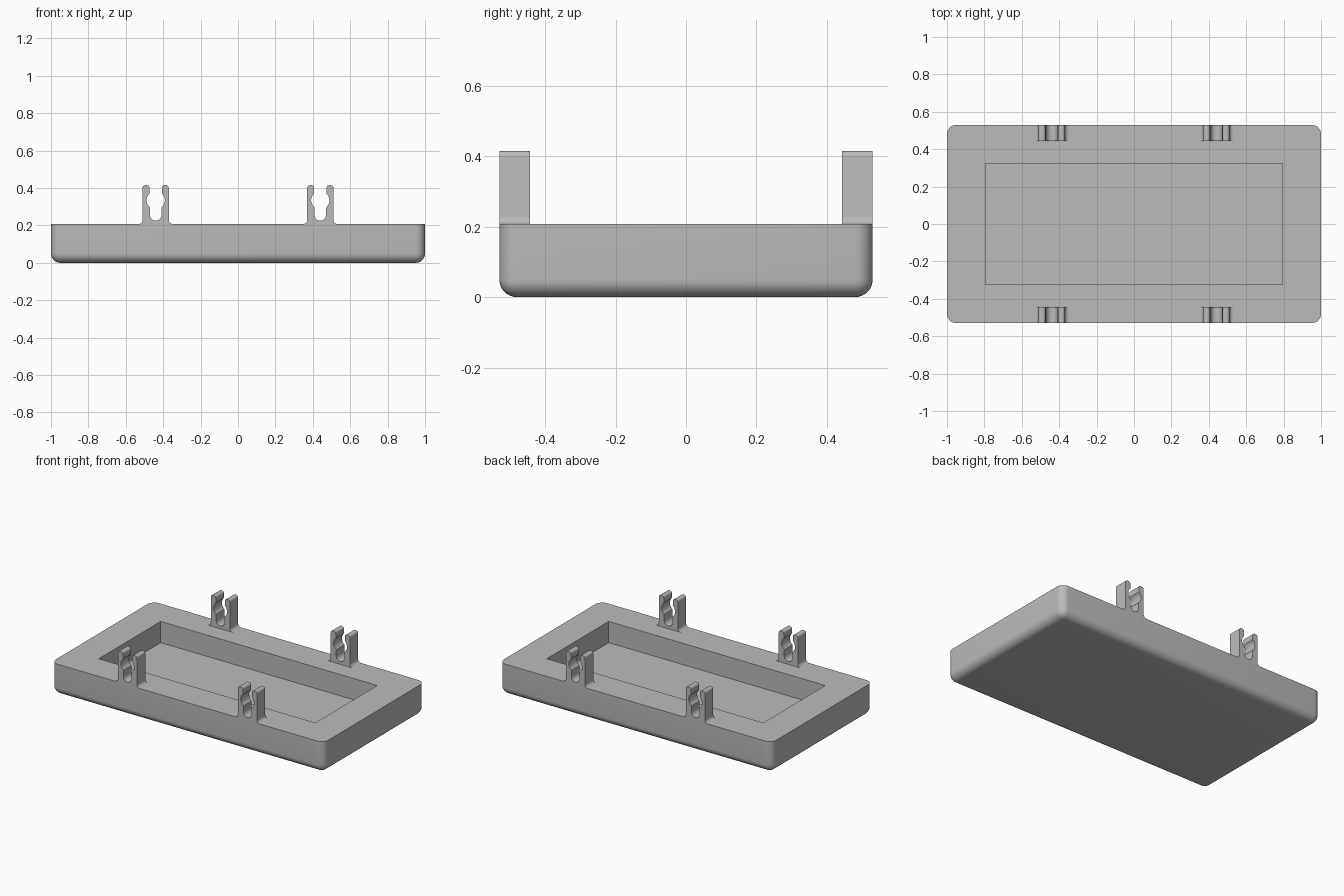
import bpy, bmesh
from math import sin, cos, asin, degrees, radians

HALF_X, HALF_Y, HEIGHT = 1.0, 0.53, 0.207
FLOOR = 0.066
CLIP_X, CLIP_DEPTH, CLIP_TOP = 0.44, 0.087, 0.208

cube = bpy.data.objects.get("Cube")
if cube:
    bpy.data.objects.remove(cube, do_unlink=True)

# Single plastic colour
grey = bpy.data.materials.new("light grey plastic")
grey.use_nodes = True
COLOUR = (0.5, 0.5, 0.5, 1)
grey.diffuse_color = COLOUR
grey.node_tree.nodes["Principled BSDF"].inputs["Base Color"].default_value = COLOUR


def make_object(name, bm):
    bmesh.ops.recalc_face_normals(bm, faces=bm.faces)
    mesh = bpy.data.meshes.new(name)
    bm.to_mesh(mesh)
    bm.free()
    obj = bpy.data.objects.new(name, mesh)
    mesh.materials.append(grey)
    bpy.context.collection.objects.link(obj)
    return obj


def make_active(obj):
    bpy.ops.object.select_all(action='DESELECT')
    obj.select_set(True)
    bpy.context.view_layer.objects.active = obj


def smooth(obj):
    make_active(obj)
    bpy.ops.object.shade_smooth_by_angle(angle=radians(30))


def box(half_x, half_y, bottom, top):
    bm = bmesh.new()
    bmesh.ops.create_cube(bm, size=2)
    for v in bm.verts:
        v.co = (v.co.x * half_x, v.co.y * half_y, top if v.co.z > 0 else bottom)
    return bm


def arc(cx, cz, r, start, end, steps=8):
    angles = [radians(start + (end - start) * i / steps) for i in range(steps + 1)]
    return [(cx + r * cos(a), cz + r * sin(a)) for a in angles]


# Tray body: rounded sides and underside, crisp rim
bm = box(HALF_X, HALF_Y, 0, HEIGHT)
rounded = [e for e in bm.edges if min(v.co.z for v in e.verts) < HEIGHT / 2]
bmesh.ops.bevel(bm, geom=rounded, offset=0.05, offset_type='OFFSET',
                segments=8, profile=0.5, affect='EDGES')
tray = make_object("tray", bm)

# Rectangular pocket cut into the tray
cutter = make_object("pocket_cutter", box(0.794, 0.324, FLOOR, HEIGHT + 0.1))
cutter.hide_render = True
cut = tray.modifiers.new("pocket", 'BOOLEAN')
cut.operation = 'DIFFERENCE'
cut.solver = 'EXACT'
cut.object = cutter
make_active(tray)
bpy.ops.object.modifier_apply(modifier=cut.name)
bpy.data.objects.remove(cutter, do_unlink=True)
smooth(tray)

# Clip outline, right half: slot, round seat, mouth, prong tip, flared foot
SLOT, SEAT, MOUTH, OUTER, TIP, FOOT = 0.03, 0.049, 0.033, 0.07, 0.015, 0.022
low, high = degrees(asin(-(1 - (SLOT / SEAT) ** 2) ** 0.5)), degrees(asin((1 - (MOUTH / SEAT) ** 2) ** 0.5))
half = arc(0, 0.048, SLOT, -90, 0)
half += arc(0, 0.127, SEAT, low, high, 12)
half += arc(MOUTH + TIP, CLIP_TOP - TIP, TIP, 180, 90, 6)
half += arc(OUTER - TIP, CLIP_TOP - TIP, TIP, 90, 0, 6)
half += arc(OUTER + FOOT, FOOT, FOOT, 180, 270, 6)
outline = half + [(-x, z) for x, z in reversed(half[1:])]


def make_clip(name, x0, y0):
    bm = bmesh.new()
    face = bm.faces.new([bm.verts.new((x0 + x, y0, HEIGHT + z)) for x, z in outline])
    grown = bmesh.ops.extrude_face_region(bm, geom=[face])["geom"]
    moved = [g for g in grown if isinstance(g, bmesh.types.BMVert)]
    bmesh.ops.translate(bm, verts=moved, vec=(0, CLIP_DEPTH, 0))
    smooth(make_object(name, bm))


# Four clips flush with the long sides
for end, y0 in (("front", -HALF_Y), ("back", HALF_Y - CLIP_DEPTH)):
    for side, x0 in (("left", CLIP_X), ("right", -CLIP_X)):
        make_clip(f"{end}_{side}_clip", x0, y0)
